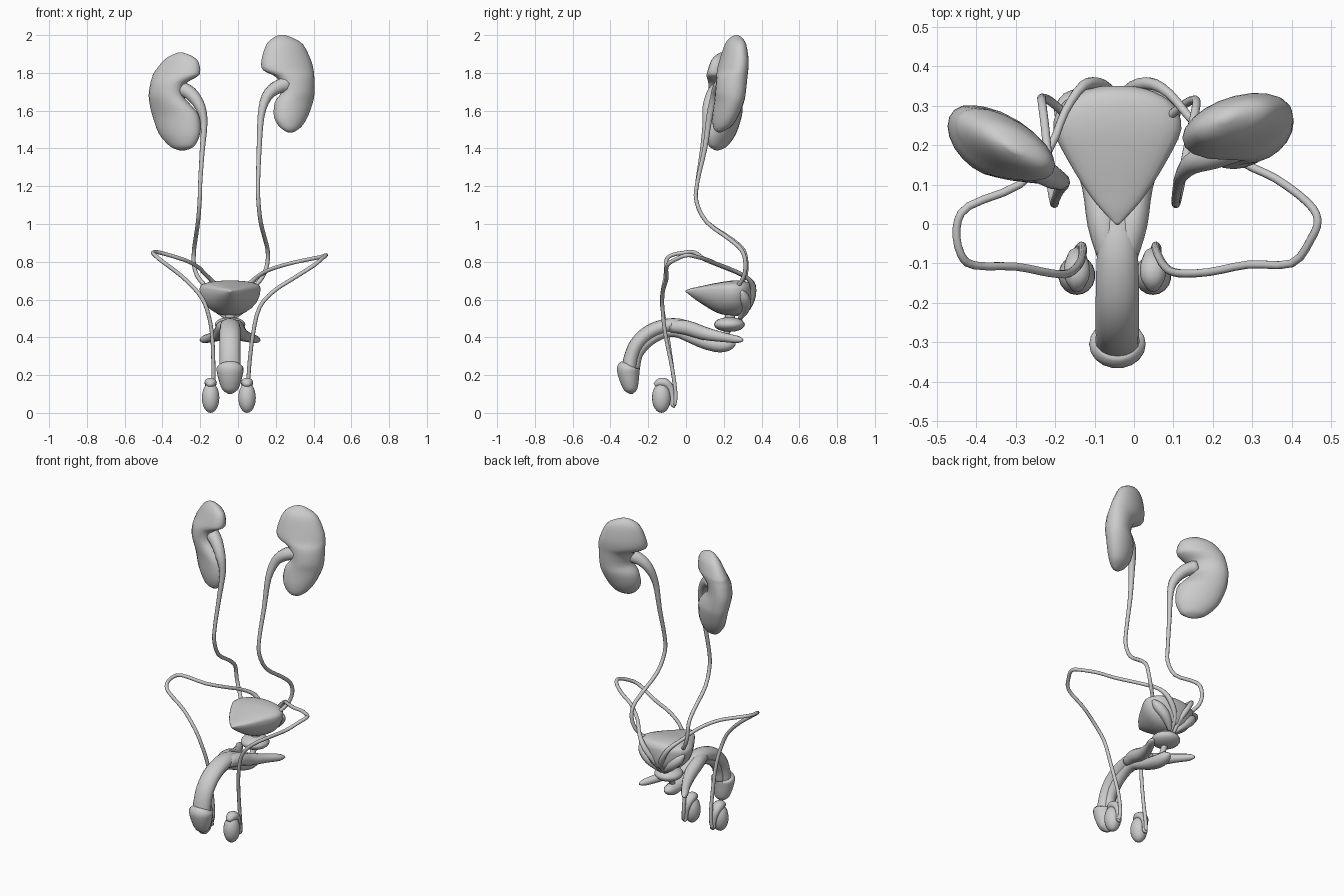
import bpy, math
from mathutils import Vector

grey = bpy.data.materials.new("light_grey")
grey.diffuse_color = (0.6, 0.6, 0.6, 1)
CX = -0.042  # centre line of the lower organs


def smooth_keys(keys, steps):
    """Catmull-Rom interpolation through rows of numbers."""
    out = []
    n = len(keys)
    for i in range(n - 1):
        a, b, c, d = keys[max(i - 1, 0)], keys[i], keys[i + 1], keys[min(i + 2, n - 1)]
        for s in range(steps):
            t = s / steps
            out.append([0.5 * (2 * q + (r - p) * t + (2 * p - 5 * q + 4 * r - w) * t * t
                               + (3 * q - p - 3 * r + w) * t ** 3)
                        for p, q, r, w in zip(a, b, c, d)])
    out.append(list(keys[-1]))
    return out


def loft(name, rings):
    n = len(rings[0])
    verts = [p for ring in rings for p in ring]
    faces = []
    for i in range(len(rings) - 1):
        for j in range(n):
            k = (j + 1) % n
            faces.append((i * n + j, i * n + k, (i + 1) * n + k, (i + 1) * n + j))
    faces.append(tuple(reversed(range(n))))
    faces.append(tuple(range(len(verts) - n, len(verts))))
    me = bpy.data.meshes.new(name)
    me.from_pydata(verts, [], faces)
    me.materials.append(grey)
    for p in me.polygons:
        p.use_smooth = True
    ob = bpy.data.objects.new(name, me)
    bpy.context.collection.objects.link(ob)
    bpy.ops.object.select_all(action='DESELECT')
    ob.select_set(True)
    bpy.context.view_layer.objects.active = ob
    bpy.ops.object.mode_set(mode='EDIT')
    bpy.ops.mesh.select_all(action='SELECT')
    bpy.ops.mesh.normals_make_consistent(inside=False)
    bpy.ops.object.mode_set(mode='OBJECT')
    return ob


def tube(name, path, sides=10, aspect=1.0, steps=3):
    """Swept tube; path rows are x, y, z, radius; aspect widens it sideways."""
    rows = smooth_keys(path, steps)
    pts = [Vector(r[:3]) for r in rows]
    u = Vector((1, 0, 0))
    rings = []
    for i, p in enumerate(pts):
        t = (pts[min(i + 1, len(pts) - 1)] - pts[max(i - 1, 0)]).normalized()
        u = (u - t * u.dot(t)).normalized()
        v = t.cross(u)
        r = max(rows[i][3], 0.002)
        rings.append([p + u * (r * aspect * math.cos(a)) + v * (r * math.sin(a))
                      for a in (2 * math.pi * j / sides for j in range(sides))])
    return loft(name, rings)


def ellipsoid(name, c, s):
    bpy.ops.mesh.primitive_uv_sphere_add(segments=18, ring_count=12, radius=1, location=c)
    ob = bpy.context.object
    ob.name = name
    ob.scale = s
    ob.data.materials.append(grey)
    bpy.ops.object.shade_smooth()
    return ob


def kidney(name, keys, slope):
    """Rows: z, medial x, lateral x, y centre, half thickness."""
    rings = []
    for z, x0, x1, yc, h in smooth_keys(keys, 3):
        ring = []
        for j in range(20):
            a = 2 * math.pi * j / 20
            dx = (x1 - x0) / 2 * math.cos(a)
            ring.append(((x0 + x1) / 2 + dx, yc + slope * dx + h * math.sin(a), z))
        rings.append(ring)
    return loft(name, rings)


# kidneys
kidney("kidney_right", [
    (2.0, .22, .25, .267, .008), (1.985, .185, .29, .265, .03), (1.95, .15, .345, .262, .052),
    (1.87, .125, .385, .255, .07), (1.815, .132, .40, .247, .076), (1.775, .205, .404, .243, .078),
    (1.70, .228, .405, .236, .078), (1.645, .195, .397, .228, .075), (1.57, .19, .37, .208, .065),
    (1.52, .215, .34, .193, .048), (1.495, .245, .31, .18, .025), (1.485, .265, .29, .177, .006)], .25)
kidney("kidney_left", [
    (1.907, -.29, -.32, .19, .008), (1.89, -.245, -.36, .192, .03), (1.86, -.21, -.40, .196, .052),
    (1.80, -.20, -.445, .20, .073), (1.775, -.225, -.455, .202, .078), (1.74, -.28, -.465, .208, .081),
    (1.68, -.29, -.473, .21, .083), (1.62, -.24, -.465, .205, .083), (1.57, -.205, -.452, .20, .08),
    (1.48, -.20, -.42, .185, .067), (1.42, -.225, -.37, .172, .045), (1.40, -.25, -.34, .168, .025),
    (1.39, -.28, -.31, .165, .006)], -.42)

# ureters, each starting as a wide renal pelvis
tube("ureter_right", [
    (.26, .20, 1.74, .042), (.20, .175, 1.72, .036), (.15, .155, 1.67, .028), (.122, .125, 1.57, .018),
    (.112, .10, 1.40, .013), (.106, .06, 1.22, .011), (.108, .055, 1.12, .011), (.12, .11, 1.01, .011),
    (.143, .23, .92, .011), (.157, .295, .86, .011), (.155, .315, .79, .011), (.13, .305, .72, .011),
    (.085, .27, .665, .011)])
tube("ureter_left", [
    (-.31, .18, 1.72, .042), (-.25, .145, 1.69, .036), (-.20, .115, 1.62, .028), (-.18, .105, 1.53, .018),
    (-.19, .085, 1.38, .013), (-.20, .06, 1.22, .011), (-.203, .055, 1.12, .011), (-.212, .11, 1.01, .011),
    (-.225, .24, .92, .011), (-.233, .305, .86, .011), (-.233, .32, .78, .011), (-.21, .31, .715, .011),
    (-.165, .27, .665, .011)])

# bladder: rows are y, half width, z of the widest line, top z, bottom z
rings = []
for y, w, zm, zt, zb in smooth_keys([
        (-.002, .004, .645, .649, .641), (.03, .035, .647, .66, .615), (.075, .072, .65, .67, .583),
        (.16, .125, .655, .688, .532), (.24, .162, .657, .70, .513), (.30, .145, .655, .699, .52),
        (.335, .095, .65, .688, .545), (.35, .04, .64, .665, .59)], 3):
    ring = []
    for j in range(24):
        c, s = math.cos(2 * math.pi * j / 24), math.sin(2 * math.pi * j / 24)
        h = (zt - zm) * abs(s) ** .7 if s > 0 else (zb - zm) * abs(s)
        ring.append((CX + w * c, y, zm + h))
    rings.append(ring)
loft("bladder", rings)

# prostate and the urethra below it
ellipsoid("prostate", (CX, .23, .468), (.082, .082, .039))
tube("urethra", [(CX, .235, .53, .03), (CX, .225, .45, .02), (CX, .20, .40, .016), (CX, .17, .36, .016)])

# shaft: upper body, lower body with bulb, and tip
tube("shaft_upper_body", [
    (CX, -.302, .21, .042), (CX, -.29, .29, .04), (CX, -.26, .362, .04), (CX, -.20, .422, .04),
    (CX, -.12, .456, .039), (CX, -.04, .464, .036), (CX, .05, .44, .03), (CX, .10, .425, .012)],
    sides=16, aspect=1.38)
tube("shaft_lower_body", [
    (CX, -.275, .23, .03), (CX, -.262, .30, .03), (CX, -.235, .345, .03), (CX, -.19, .387, .03),
    (CX, -.12, .423, .029), (CX, -.05, .428, .028), (CX, .02, .402, .03), (CX, .10, .374, .036),
    (CX, .18, .358, .038), (CX, .235, .362, .028), (CX, .262, .366, .006)], sides=12, aspect=1.1)
tube("shaft_tip", [
    (CX, -.300, .255, .045), (CX, -.305, .238, .061), (CX, -.303, .20, .057), (CX, -.297, .155, .047),
    (CX, -.291, .12, .033), (CX, -.289, .10, .007)], sides=18, aspect=1.17)

for side, s in (("right", 1), ("left", -1)):
    # diverging roots of the shaft
    tube("shaft_root_" + side, [(CX + s * x, y, z, r) for x, y, z, r in (
        (.02, -.08, .457, .032), (.036, 0, .452, .04), (.055, .10, .42, .036), (.098, .20, .40, .026),
        (.138, .27, .389, .02), (.155, .30, .385, .007))])
    # seminal vesicles behind the bladder
    tube("seminal_vesicle_" + side, [(CX + s * x, y, z, r) for x, y, z, r in (
        (.015, .285, .50, .01), (.045, .305, .535, .022), (.085, .315, .575, .03),
        (.125, .305, .615, .028), (.15, .295, .645, .008))], sides=12)
    # testis with the epididymis over its top and back
    tx = CX + s * .097 + (-.007 if s > 0 else -.006)
    ellipsoid("testis_" + side, (tx, -.13, .08), (.047, .05, .08))
    tube("epididymis_" + side, [
        (tx, -.165, .145, .012), (tx, -.14, .16, .024), (tx, -.11, .158, .026), (tx, -.082, .13, .02),
        (tx + .004, -.072, .085, .014), (tx + .006, -.07, .045, .013), (tx + .008, -.058, .035, .01)],
        aspect=1.25)

# sperm ducts looping from testes over to the back of the bladder
R = .0105
tube("duct_left", [
    (-.14, -.062, .04, R), (-.132, -.055, .10, R), (-.13, -.072, .23, R), (-.138, -.10, .42, R),
    (-.165, -.125, .55, R), (-.21, -.125, .635, R), (-.30, -.108, .725, R), (-.405, -.105, .805, R),
    (-.44, -.075, .835, R), (-.45, -.01, .848, R), (-.42, .045, .85, R), (-.29, .10, .812, R),
    (-.215, .19, .775, R), (-.175, .285, .735, R), (-.13, .35, .69, .013), (-.09, .355, .625, .016),
    (-.058, .33, .56, .015), (CX - .01, .28, .49, .01)])
tube("duct_right", [
    (.06, -.062, .04, R), (.055, -.055, .10, R), (.058, -.072, .23, R), (.08, -.11, .42, R),
    (.115, -.125, .56, R), (.19, -.122, .645, R), (.29, -.103, .71, R), (.40, -.10, .78, R),
    (.448, -.04, .82, R), (.466, .01, .835, R), (.44, .055, .826, R), (.36, .115, .81, R),
    (.27, .16, .79, R), (.16, .25, .755, R), (.09, .33, .71, .012), (.035, .357, .65, .016),
    (-.02, .335, .57, .015), (CX + .01, .28, .49, .01)])
